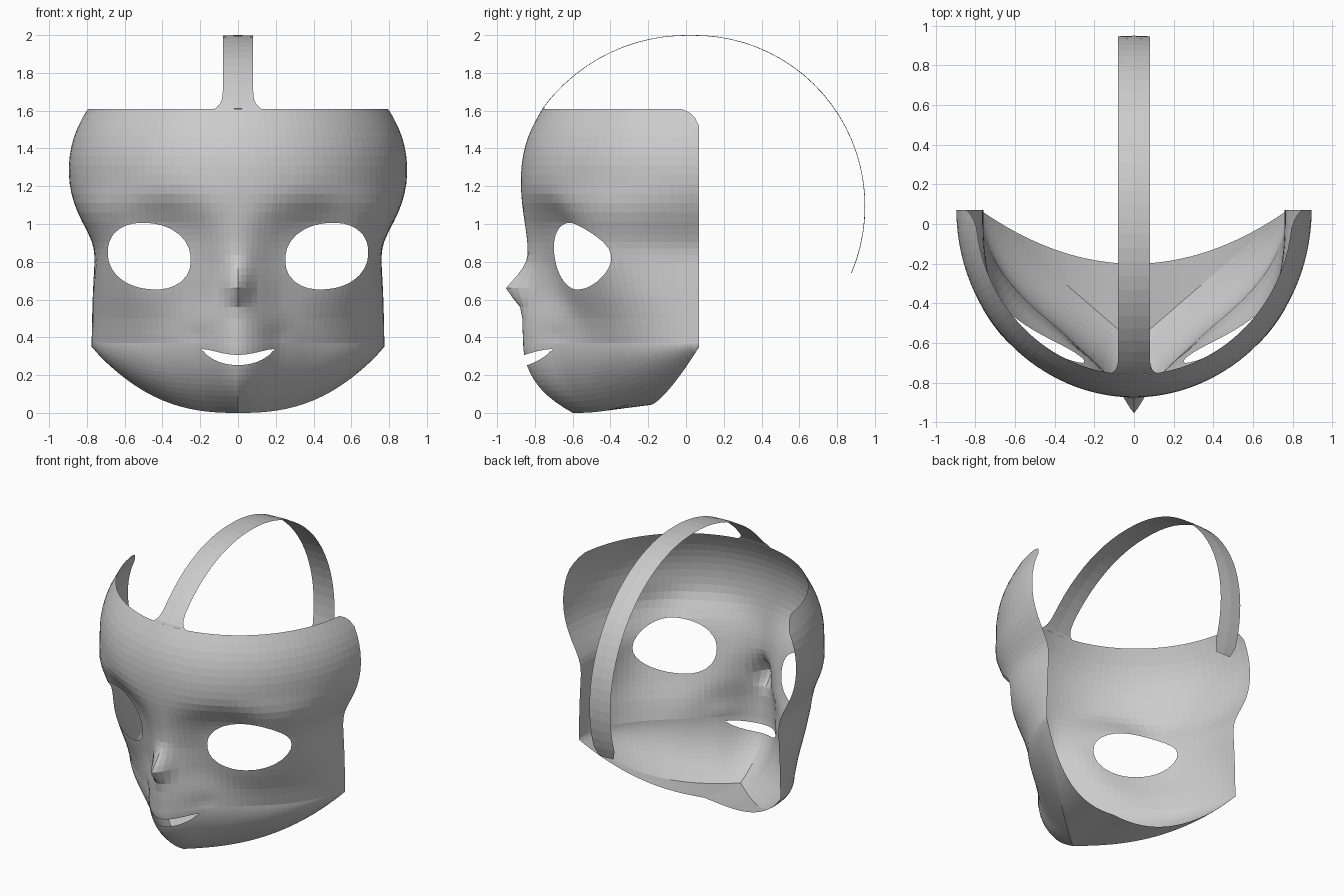
import bpy, bmesh, math

if "Cube" in bpy.data.objects:
    bpy.data.objects.remove(bpy.data.objects["Cube"])

grey = bpy.data.materials.new("mask_grey")
grey.diffuse_color = (0.6, 0.6, 0.6, 1)
grey.use_nodes = True
grey.node_tree.nodes["Principled BSDF"].inputs["Base Color"].default_value = grey.diffuse_color

BACK = 0.07      # y of the side edges
JAW = 0.37       # height where the jaw starts to turn under


def table(pairs, soft=0.05):
    """Softened piecewise linear lookup, pairs sorted from low to high."""
    def look(z):
        for (a, p), (b, q) in zip(pairs, pairs[1:]):
            if z <= b:
                return p + (q - p) * max(0, z - a) / (b - a)
        return pairs[-1][1]

    def smooth(z):
        d = max(0, min(soft, z - pairs[0][0], pairs[-1][0] - z))
        return (look(z - d) + 2 * look(z) + look(z + d)) / 4
    return smooth


# Section measures by height: half width, base front, centre front, squareness, ridge width
half_width = table([(0.37, .775), (0.6, .77), (0.85, .757), (0.92, .775), (1.0, .82), (1.1, .867),
                    (1.2, .892), (1.3, .898), (1.4, .887), (1.5, .857), (1.61, .798)])
base_front = table([(0.37, -.62), (0.5, -.635), (0.65, -.665), (0.8, -.705), (0.9, -.72), (1.0, -.76),
                    (1.1, -.83), (1.2, -.875), (1.3, -.873), (1.4, -.857), (1.5, -.823), (1.61, -.76)])
centre_front = table([(0.37, -.862), (0.5, -.868), (0.6, -.86), (0.8, -.838), (0.9, -.838), (1.0, -.853),
                      (1.1, -.868), (1.2, -.875), (1.3, -.873), (1.4, -.857), (1.5, -.823), (1.61, -.76)])
squareness = table([(0.37, 1.8), (0.5, 2.0), (0.65, 2.4), (0.85, 2.9), (1.0, 2.6), (1.2, 2.0), (1.61, 2.0)])
ridge_width = table([(0.37, .25), (0.5, .21), (0.6, .17), (0.8, .15), (1.0, .2), (1.2, .3)])
nose_tip = table([(0.5, 0), (0.56, .015), (0.61, .06), (0.66, .1), (0.7, .07), (0.75, .03), (0.82, 0)], 0)


def ring(u, z):
    """Point of the face shell at side parameter u (-1..1) and height z."""
    a = abs(u) * math.pi / 2
    n = squareness(z)
    c, s = max(math.cos(a), 0), math.sin(a)
    r = (c ** n + s ** n) ** (-1 / n)
    x = half_width(z) * r * s
    y = BACK - (BACK - base_front(z)) * r * c
    y += (centre_front(z) - base_front(z)) * math.exp(-(x / ridge_width(z)) ** 2)   # bridge, muzzle
    y -= nose_tip(z) * max(0, 1 - x / 0.085)
    y += 0.05 * math.exp(-(x - .45) ** 2 / .03 - (z - .9) ** 2 / .035) * c          # eye sockets
    y += 0.03 * math.exp(-(x - .45) ** 2 / .04 - (z - 1.04) ** 2 / .012) * c        # under the brow
    y += 0.015 * math.exp(-((x - .21) ** 2 + (z - .40) ** 2) / .004)                # mouth corners
    return (math.copysign(x, u), y, z)


def fold(u):
    """Fold line between jaw wall and underside."""
    a = abs(u)
    return (.775 * u, -.6 + .67 * a, .35 * a ** 2.5)


def jaw(u, s):
    """Jaw wall: drops upright from the cheeks, then turns under to the fold."""
    p, q = ring(u, JAW), fold(u)
    w = s ** 2
    return (p[0] + (q[0] - p[0]) * w, p[1] + (q[1] - p[1]) * w - .02 * math.sin(math.pi * w) * (1 - abs(u)),
            p[2] + (q[2] - p[2]) * s)


def underside(u, v):
    x, y, z = fold(u)
    a = abs(u)
    return (x, y + (-.2 + .27 * a * a - y) * v, z + .05 * v * (1 - a) ** 1.5)


def cut(bm, f):
    """Remove the part of the sheet where f < 0, with a clean edge along f = 0."""
    val = {v: f(v.co) for v in bm.verts}
    new = set()
    for e in list(bm.edges):
        a, b = e.verts
        if val[a] * val[b] < 0:
            _, nv = bmesh.utils.edge_split(e, a, val[a] / (val[a] - val[b]))
            val[nv] = 0.0
            new.add(nv)
    bmesh.ops.connect_verts(bm, verts=list(new))
    bad = [fc for fc in bm.faces if sum(val[v] for v in fc.verts) < 0]
    bmesh.ops.delete(bm, geom=bad, context='FACES')


def finish(bm, name):
    me = bpy.data.meshes.new(name)
    bm.to_mesh(me)
    bm.free()
    me.materials.append(grey)
    ob = bpy.data.objects.new(name, me)
    bpy.context.collection.objects.link(ob)
    return ob


def sheet(rows):
    bm = bmesh.new()
    grid = [[bm.verts.new(p) for p in row] for row in rows]
    for r0, r1 in zip(grid, grid[1:]):
        for i in range(len(r0) - 1):
            bm.faces.new((r0[i], r1[i], r1[i + 1], r0[i + 1]))
    bmesh.ops.remove_doubles(bm, verts=bm.verts, dist=0.0005)
    return bm


# Face shell: wall rows, jaw rows, underside rows
N = 32
us = [math.copysign((abs(i) / N) ** 1.2, i) for i in range(-N, N + 1)]
heights = ([1.61 - .05 * i for i in range(12)] + [1.01 - .035 * i for i in range(10)]
           + [.66, .635, .61, .585, .56, .53, .5, .47, .445, .42, .395, .382])
jaw_steps = [.025 * i for i in range(16)] + [.45, .52, .6, .68, .76, .84, .92, 1.0]
rows = [[ring(u, z) for u in us] for z in heights]
rows += [[jaw(u, s) for u in us] for s in jaw_steps]
rows += [[underside(u, v) for u in us] for v in (.25, .5, .75, 1)]
bm = sheet(rows)


def eye(co):
    x = abs(co.x) - .47
    z = co.z - .83 - .09 * x
    if co.y > -.2:
        return 1.0
    return (abs(x / .22) ** 2.2 + abs(z / .175) ** 2.2) ** (1 / 2.2) - 1


def mouth(co):
    if co.y > -.5:
        return 1.0
    k = (co.x / .2) ** 2
    return abs(co.z - .28 - .06 * k) - .027 * (1 - k * k)


def top_corner(co):
    dy, dz = co.y + .06, co.z - 1.48
    if dy <= 0 or dz <= 0:
        return 0.136 - max(dy, dz, 0)
    return .136 - math.hypot(dy, dz)


for f in (eye, mouth, top_corner):
    cut(bm, f)
bm.normal_update()
front = max(bm.faces, key=lambda fc: fc.calc_center_median().z - abs(fc.calc_center_median().x))
if front.normal.y > 0:
    bmesh.ops.reverse_faces(bm, faces=bm.faces)
finish(bm, "face_shell")

# Head strap: thin band arching over the head, flared where it meets the brow
band = []
STEPS = 36
flare = [.125, .108, .093, .085, .081]
stops = [0, .006, .014, .024, .036] + [.036 + .964 * i / STEPS for i in range(1, STEPS + 1)]
for i, t in enumerate(stops):
    deg = 147.5 - 170.8 * t
    a = math.radians(deg)
    r = .9 + .05 * max(0, (deg - 90) / 57.5) ** 1.2 + .009 * max(0, 1 - deg / 90)
    w = flare[i] if i < len(flare) else .08
    if i == len(stops) - 1:
        w = .055
    row = []
    for k in (-1, 0, 1):
        q = r - .003 * abs(k)
        row.append((w * k, .04 + q * math.cos(a) + (.008 * abs(k) if i == 0 else 0), 1.1 + q * math.sin(a)))
    band.append(row)
bm = sheet(band)
bm.normal_update()
if max(bm.faces, key=lambda fc: fc.calc_center_median().z).normal.z < 0:
    bmesh.ops.reverse_faces(bm, faces=bm.faces)
finish(bm, "head_strap")
